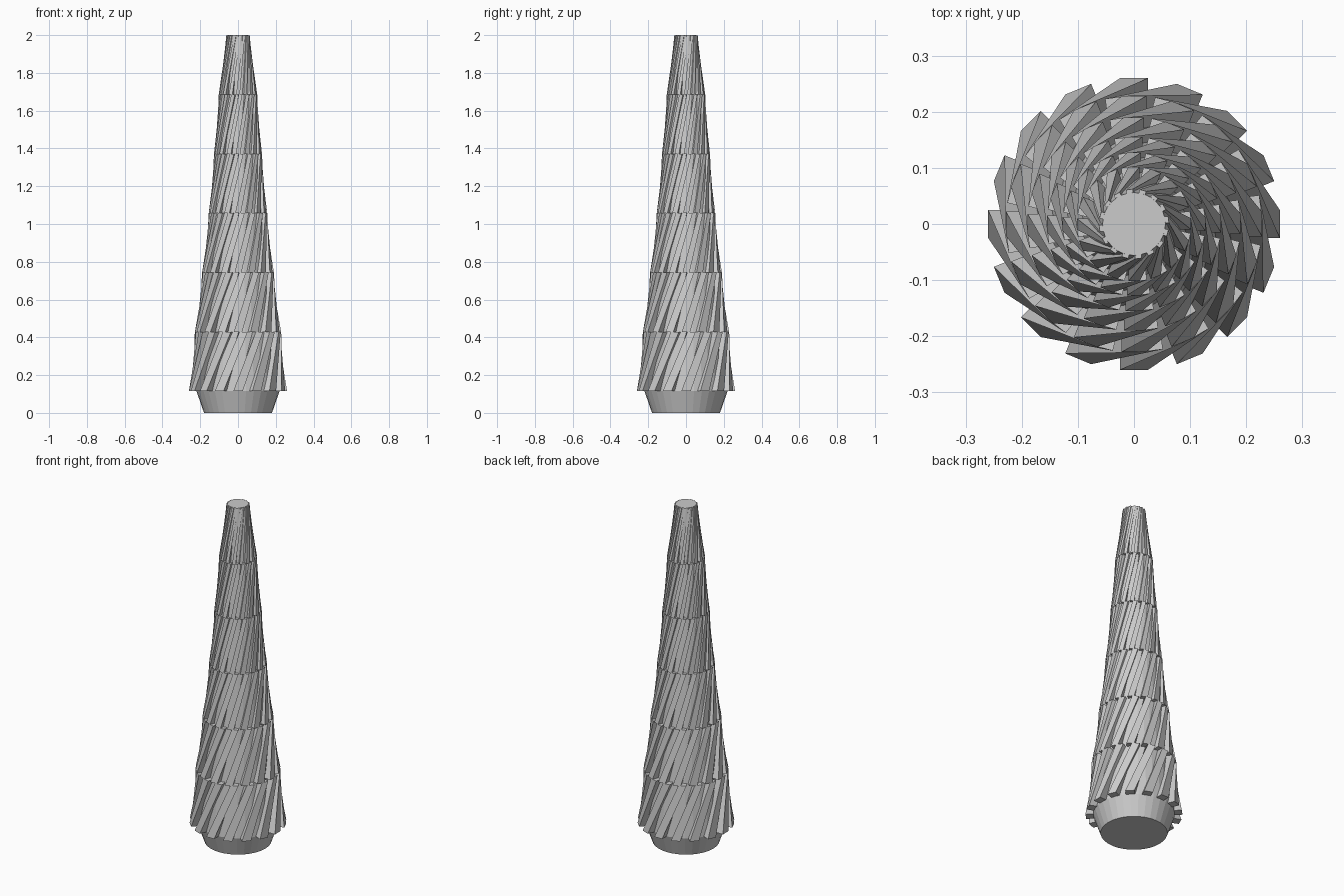
import bpy, bmesh
from math import sin, cos, pi, radians

if "Cube" in bpy.data.objects:
    bpy.data.objects.remove(bpy.data.objects["Cube"])

Z0, STEP, TIERS, COUNT = 0.115, 0.314, 6, 16
OUTER = [0.26, 0.228, 0.19, 0.155, 0.127, 0.102, 0.062]
TWIST = radians(30)


def core_r(z):
    return 0.22 + (0.056 - 0.22) * (z - Z0) / (2 - Z0)


def make(name, verts, faces):
    me = bpy.data.meshes.new(name)
    me.from_pydata(verts, [], faces)
    bm = bmesh.new()
    bm.from_mesh(me)
    bmesh.ops.recalc_face_normals(bm, faces=bm.faces)
    bm.to_mesh(me)
    bm.free()
    ob = bpy.data.objects.new(name, me)
    bpy.context.collection.objects.link(ob)
    return ob


# Tapered core with a flared foot
N = 32
profile = [(0.18, 0), (0.22, Z0), (0.056, 2)]
verts = [(r * cos(2 * pi * i / N), r * sin(2 * pi * i / N), z)
         for r, z in profile for i in range(N)]
faces = [(k * N + i, k * N + (i + 1) % N, (k + 1) * N + (i + 1) % N, (k + 1) * N + i)
         for k in range(2) for i in range(N)]
faces += [tuple(range(N)), tuple(range(2 * N, 3 * N))]
make("core", verts, faces)


def slat_end(angle, inner, outer, half, z):
    """Rectangular slat cross-section at one end, facing outwards."""
    c, s = cos(angle), sin(angle)
    return [(c * r - s * t, s * r + c * t, z)
            for r, t in ((inner, -half), (outer, -half), (outer, half), (inner, half))]


# Tiers of leaning slats around the core
for k in range(TIERS):
    verts, faces = [], []
    za = Z0 + k * STEP
    zb = min(za + STEP, 2.0)
    ra, rb = OUTER[k], OUTER[k + 1]
    for j in range(COUNT):
        a = 2 * pi * j / COUNT
        o = len(verts)
        verts += slat_end(a, core_r(za) - 0.03, ra, ra * 0.096, za)
        verts += slat_end(a + TWIST, core_r(zb) - 0.03, rb, rb * 0.096, zb)
        faces += [tuple(o + i for i in f) for f in
                  ((0, 1, 2, 3), (4, 5, 6, 7), (0, 1, 5, 4), (1, 2, 6, 5), (2, 3, 7, 6), (3, 0, 4, 7))]
    make("slat_tier_%d" % (k + 1), verts, faces)
